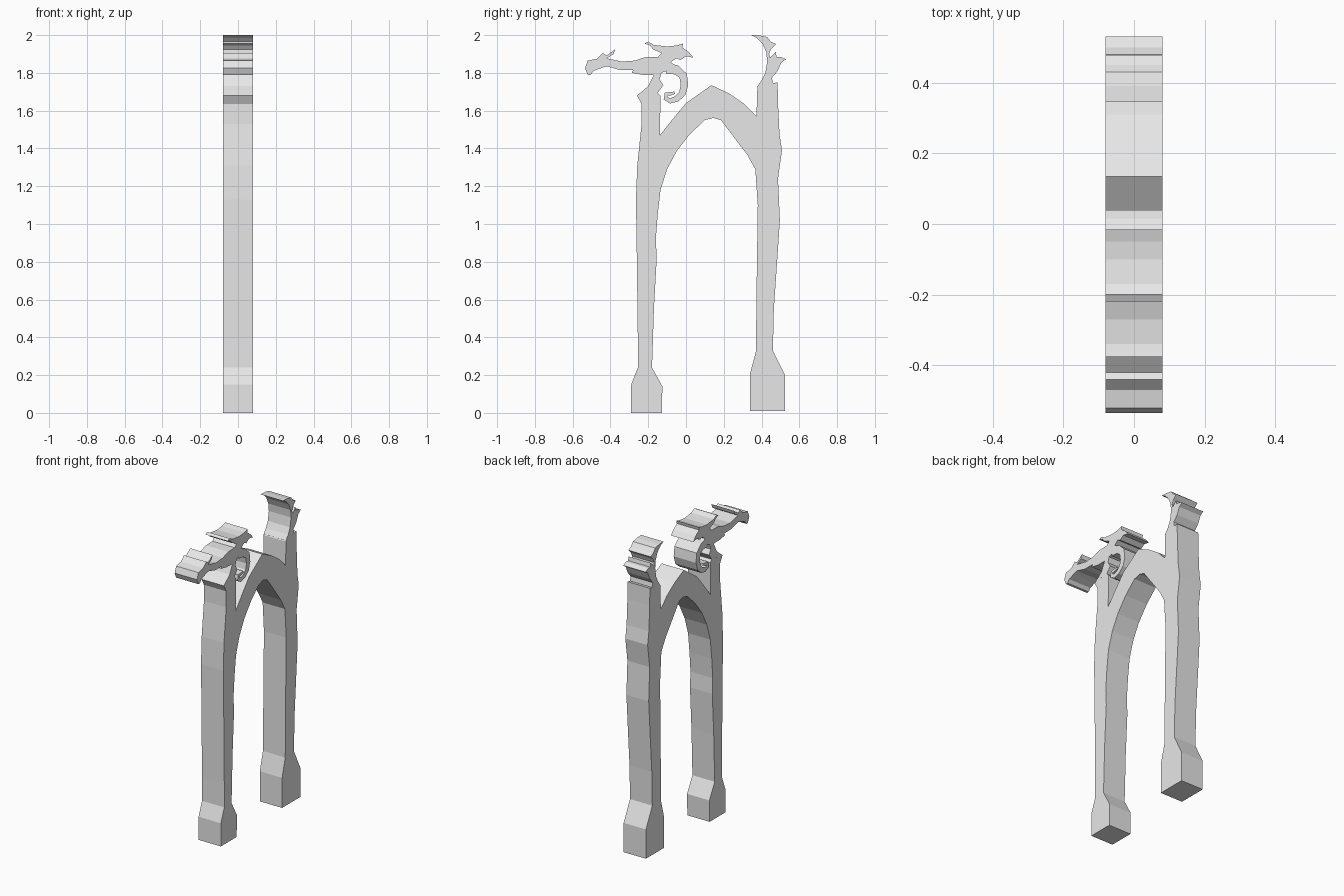
import bpy, bmesh, math
from mathutils import Vector

HALF = 0.08  # half thickness of the slab along x

stone = bpy.data.materials.new("light grey stone")
stone.diffuse_color = (0.8, 0.8, 0.8, 1)


def slab(name, outline):
    """Extrude a (y, z) outline evenly to both sides of x = 0."""
    bm = bmesh.new()
    left = [bm.verts.new((-HALF, y, z)) for y, z in outline]
    right = [bm.verts.new((HALF, y, z)) for y, z in outline]
    n = len(outline)
    bm.faces.new(left)
    bm.faces.new(right[::-1])
    for i in range(n):
        j = (i + 1) % n
        bm.faces.new((left[i], right[i], right[j], left[j]))
    bmesh.ops.recalc_face_normals(bm, faces=bm.faces)
    bmesh.ops.triangulate(bm, faces=[f for f in bm.faces if len(f.verts) > 4])
    mesh = bpy.data.meshes.new(name)
    bm.to_mesh(mesh)
    bm.free()
    mesh.materials.append(stone)
    obj = bpy.data.objects.new(name, mesh)
    bpy.context.collection.objects.link(obj)
    return obj


def ribbon(path):
    """Outline of a curling strip given (y, z, half width) points."""
    a, b = [], []
    for i, (y, z, w) in enumerate(path):
        p, q = path[max(i - 1, 0)], path[min(i + 1, len(path) - 1)]
        d = Vector((q[0] - p[0], q[1] - p[1])).normalized()
        a.append((y - d.y * w, z + d.x * w))
        b.append((y + d.y * w, z - d.x * w))
    return a + b[::-1]


# Pointed arch with both posts and flared feet
outer = [(-.29, 0), (-.29, .15), (-.255, .24), (-.255, .39), (-.26, .8), (-.265, 1.13),
         (-.258, 1.31), (-.235, 1.53), (-.235, 1.635), (-.26, 1.68), (-.23, 1.705),
         (-.2, 1.69), (-.155, 1.70), (-.135, 1.68), (-.138, 1.47), (-.075, 1.55),
         (0, 1.64), (.135, 1.735), (.23, 1.69), (.31, 1.635), (.373, 1.57),
         (.378, 1.73), (.43, 1.74), (.485, 1.75), (.487, 1.64), (.495, 1.475),
         (.508, 1.39), (.487, 1.24), (.497, 1.02), (.485, .84), (.465, .55),
         (.46, .33), (.525, .2), (.525, .01)]
inner = [(.338, .01), (.338, .205), (.37, .325), (.375, .76), (.38, 1.1), (.367, 1.29),
         (.325, 1.365), (.185, 1.55), (.145, 1.562), (.10, 1.55), (.02, 1.475),
         (-.05, 1.385), (-.1, 1.29), (-.135, 1.18), (-.15, 1.05), (-.16, .92),
         (-.155, .82), (-.17, .55), (-.18, .24), (-.125, .14), (-.128, 0)]
slab("arch", outer + inner)

# Winged beast leaning off the front post
slab("beast_body", [
    (-.52, 1.79), (-.535, 1.825), (-.52, 1.865), (-.47, 1.875), (-.44, 1.905),
    (-.42, 1.892), (-.375, 1.925), (-.383, 1.90), (-.42, 1.877), (-.34, 1.86),
    (-.27, 1.865), (-.215, 1.883), (-.15, 1.885), (-.09, 1.865), (-.06, 1.84),
    (-.09, 1.815), (-.13, 1.80), (-.14, 1.765), (-.12, 1.735), (-.15, 1.695),
    (-.215, 1.69), (-.235, 1.70), (-.20, 1.73), (-.17, 1.79), (-.23, 1.79),
    (-.285, 1.80), (-.28, 1.815), (-.35, 1.815), (-.42, 1.835), (-.45, 1.825),
    (-.49, 1.81), (-.505, 1.79)])
slab("beast_wing", [
    (-.22, 1.955), (-.20, 1.965), (-.17, 1.948), (-.10, 1.94), (-.05, 1.945),
    (-.015, 1.955), (-.02, 1.935), (.015, 1.91), (.04, 1.88), (0, 1.888),
    (-.03, 1.868), (-.05, 1.878), (-.09, 1.85), (-.16, 1.87), (-.13, 1.905),
    (-.175, 1.925), (-.19, 1.945)])
slab("beast_tail", ribbon([
    (-.10, 1.825, .03), (-.05, 1.815, .025), (-.015, 1.785, .022), (-.008, 1.735, .02),
    (-.02, 1.69, .018), (-.05, 1.662, .016), (-.085, 1.652, .014), (-.108, 1.665, .012),
    (-.105, 1.687, .011), (-.08, 1.69, .009), (-.06, 1.695, .006)]))

# Perched beast with a raised wing on the rear post
slab("rear_finial", [
    (.345, 2.0), (.39, 1.998), (.43, 1.99), (.45, 1.965), (.478, 1.952),
    (.45, 1.925), (.44, 1.90), (.445, 1.88), (.475, 1.91), (.48, 1.885), (.50, 1.885),
    (.53, 1.872), (.505, 1.855), (.485, 1.81), (.455, 1.775), (.46, 1.745),
    (.43, 1.735), (.375, 1.725), (.40, 1.76), (.42, 1.80), (.43, 1.86),
    (.425, 1.91), (.405, 1.955), (.375, 1.985)])
